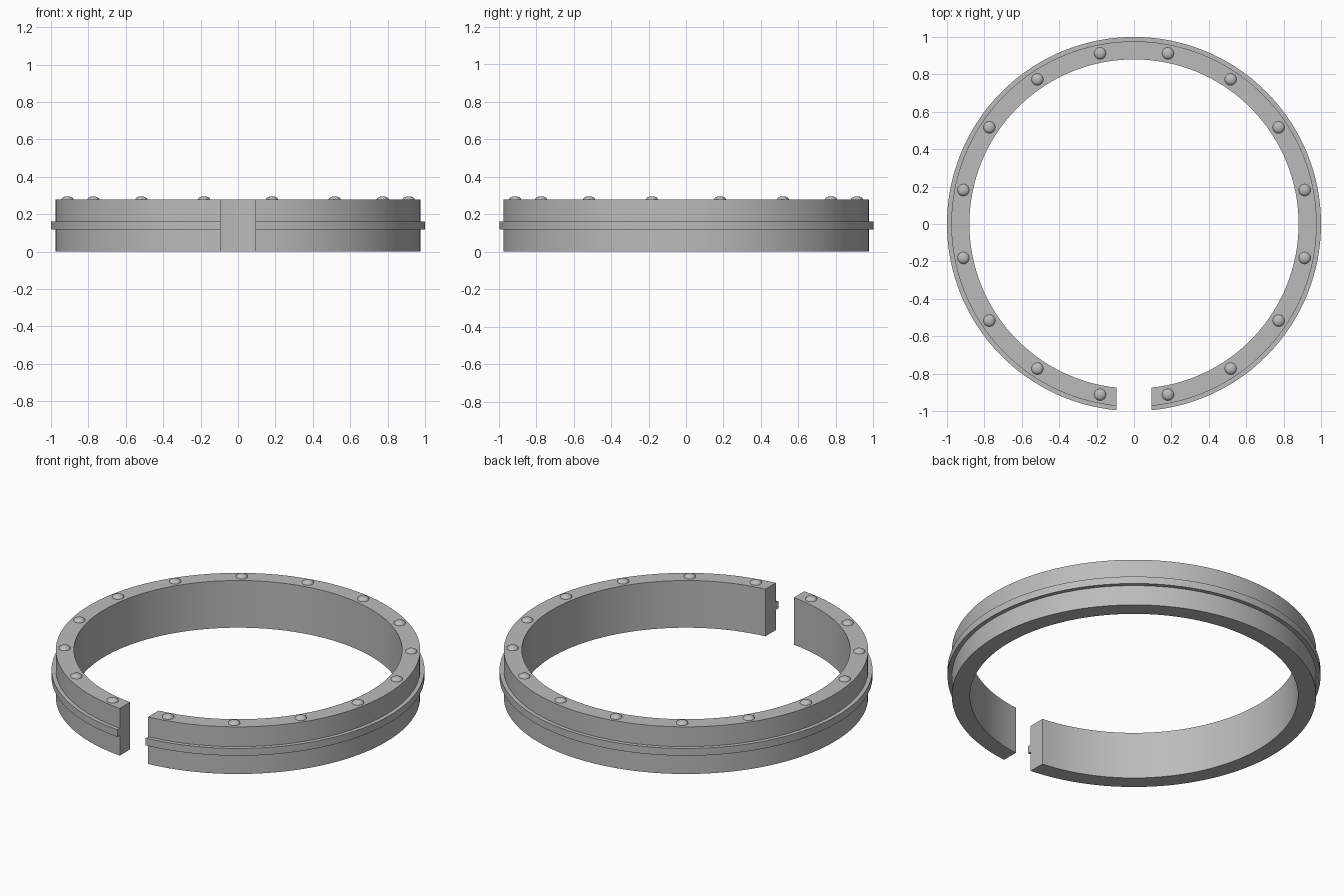
import bpy
import bmesh
from math import asin, sin, cos, pi, radians
from mathutils import Matrix

if "Cube" in bpy.data.objects:
    bpy.data.objects.remove(bpy.data.objects["Cube"], do_unlink=True)

GREY = 0.5
steel = bpy.data.materials.new("plain grey")
steel.use_nodes = True
steel.diffuse_color = (GREY, GREY, GREY, 1)
steel.node_tree.nodes["Principled BSDF"].inputs["Base Color"].default_value = (GREY, GREY, GREY, 1)

HALF_GAP = 0.093
TOP = 0.279
INNER, OUTER = 0.88, 0.977


def finish(bm, name, angle):
    bmesh.ops.recalc_face_normals(bm, faces=bm.faces[:])
    mesh = bpy.data.meshes.new(name)
    bm.to_mesh(mesh)
    bm.free()
    mesh.materials.append(steel)
    obj = bpy.data.objects.new(name, mesh)
    bpy.context.collection.objects.link(obj)
    bpy.ops.object.select_all(action="DESELECT")
    obj.select_set(True)
    bpy.context.view_layer.objects.active = obj
    bpy.ops.object.shade_smooth_by_angle(angle=radians(angle))
    return obj


def split_ring(name, profile, steps=128):
    """Sweep a closed (radius, z) profile, ending on flat faces beside the front gap."""
    bm = bmesh.new()
    rows = []
    for i in range(steps + 1):
        row = []
        for r, z in profile:
            start = asin(HALF_GAP / r)
            a = start + (2 * pi - 2 * start) * i / steps
            row.append(bm.verts.new((r * sin(a), -r * cos(a), z)))
        rows.append(row)
    n = len(profile)
    for a, b in zip(rows, rows[1:]):
        for j in range(n):
            k = (j + 1) % n
            bm.faces.new((a[j], a[k], b[k], b[j]))
    bm.faces.new(rows[0])
    bm.faces.new(rows[-1])
    return finish(bm, name, 30)


# Split band with a raised rib around the outside
RIB_LOW, RIB_HIGH = 0.119, 0.162
split_ring("split_band", [
    (INNER, 0), (OUTER, 0), (OUTER, RIB_LOW), (1, RIB_LOW),
    (1, RIB_HIGH), (OUTER, RIB_HIGH), (OUTER, TOP), (INNER, TOP)])

# Low domed studs evenly spaced on the top face
STUDS, STUD_RADIUS, STUD_HEIGHT = 16, 0.032, 0.017
for i in range(STUDS):
    a = (i + 0.5) * 2 * pi / STUDS
    bm = bmesh.new()
    bmesh.ops.create_uvsphere(bm, u_segments=16, v_segments=8, radius=1)
    bmesh.ops.delete(bm, geom=[v for v in bm.verts if v.co.z < -0.01], context="VERTS")
    bm.transform(Matrix.Translation((0.93 * sin(a), -0.93 * cos(a), TOP))
                 @ Matrix.Diagonal((STUD_RADIUS, STUD_RADIUS, STUD_HEIGHT, 1)))
    finish(bm, f"stud_{i + 1}", 60)
